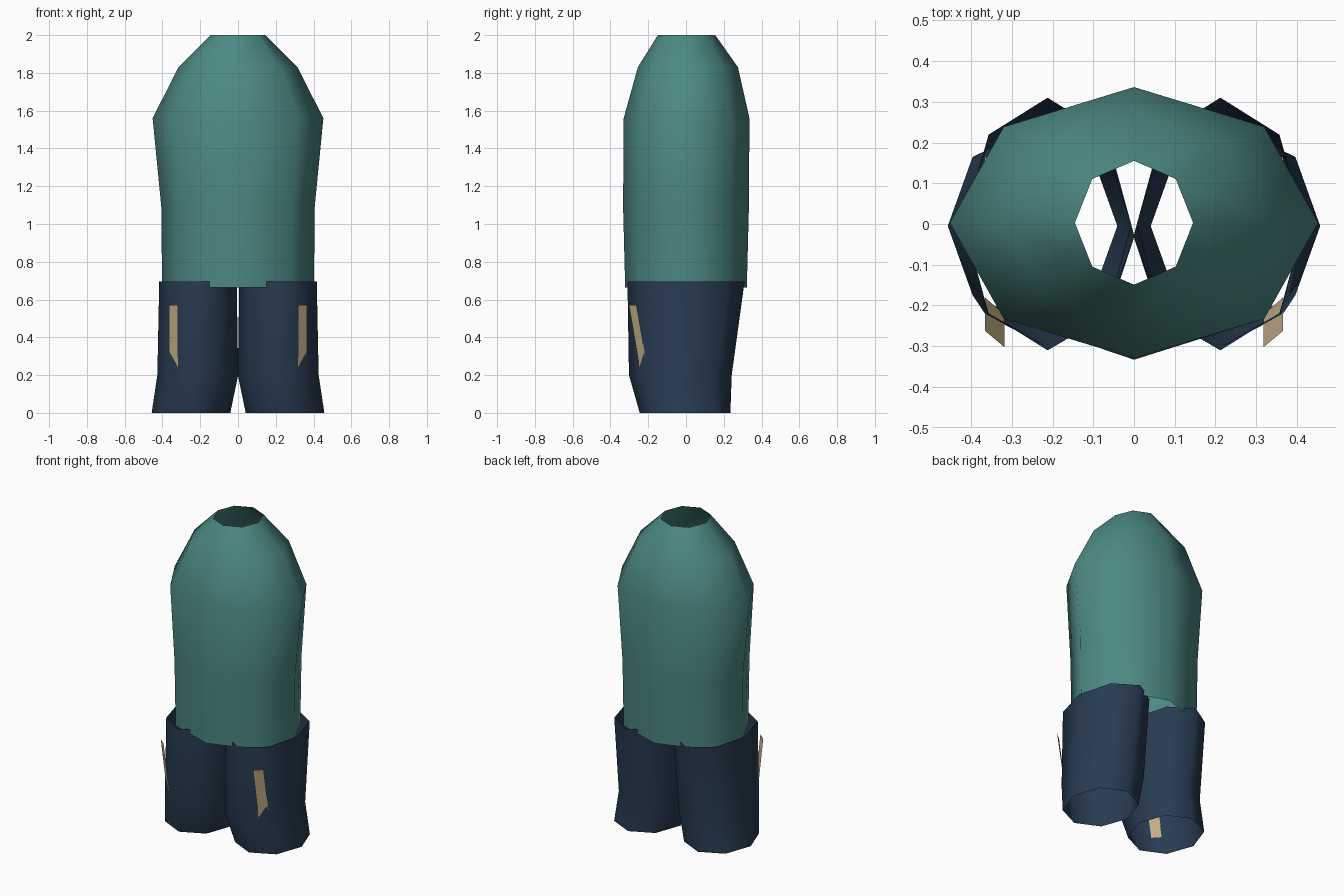
import bpy, math

cube = bpy.data.objects.get("Cube")
if cube:
    bpy.data.objects.remove(cube, do_unlink=True)


def material(name, rgb):
    m = bpy.data.materials.new(name)
    m.use_nodes = True
    m.diffuse_color = (*rgb, 1)
    bsdf = m.node_tree.nodes["Principled BSDF"]
    bsdf.inputs["Base Color"].default_value = (*rgb, 1)
    bsdf.inputs["Roughness"].default_value = 0.8
    return m


teal = material("teal_cloth", (0.073, 0.25, 0.227))
navy = material("navy_cloth", (0.021, 0.045, 0.084))
tan = material("tan_patch", (0.56, 0.43, 0.245))


def build(name, verts, faces, mat, smooth=True):
    mesh = bpy.data.meshes.new(name)
    mesh.from_pydata(verts, [], faces)
    mesh.materials.append(mat)
    obj = bpy.data.objects.new(name, mesh)
    bpy.context.collection.objects.link(obj)
    for p in mesh.polygons:
        p.use_smooth = smooth
    return obj


def open_tube(name, rings, mat, sides=8):
    """Loft open tube through rings of (z, centre x, centre y, radius x, radius y)."""
    verts, faces = [], []
    for z, cx, cy, rx, ry in rings:
        for i in range(sides):
            a = 2 * math.pi * i / sides
            verts.append((cx + rx * math.cos(a), cy + ry * math.sin(a), z))
    for r in range(len(rings) - 1):
        for i in range(sides):
            j = (i + 1) % sides
            faces.append((r * sides + i, r * sides + j,
                          (r + 1) * sides + j, (r + 1) * sides + i))
    return build(name, verts, faces, mat)


# Torso: sleeveless shell, open at hem and neck
open_tube("torso_shell", [
    (0.665, 0, 0, 0.402, 0.322),
    (1.09, 0, 0, 0.406, 0.333),
    (1.56, 0, 0.003, 0.452, 0.333),
    (1.83, 0, 0.01, 0.315, 0.265),
    (2.0, 0, 0.003, 0.145, 0.152),
], teal)

# Trouser legs with slanted side patches
for side, s in (("left", 1), ("right", -1)):
    open_tube(side + "_leg", [
        (0.0, s * 0.249, -0.005, 0.208, 0.24),
        (0.2, s * 0.213, -0.03, 0.214, 0.272),
        (0.695, s * 0.212, 0, 0.205, 0.31),
    ][::s], navy)
    build(side + "_leg_patch", [
        (s * 0.318, -0.302, 0.57), (s * 0.366, -0.262, 0.57),
        (s * 0.366, -0.18, 0.1), (s * 0.318, -0.222, 0.1),
    ], [(0, 3, 2, 1) if s > 0 else (0, 1, 2, 3)], tan, False)
